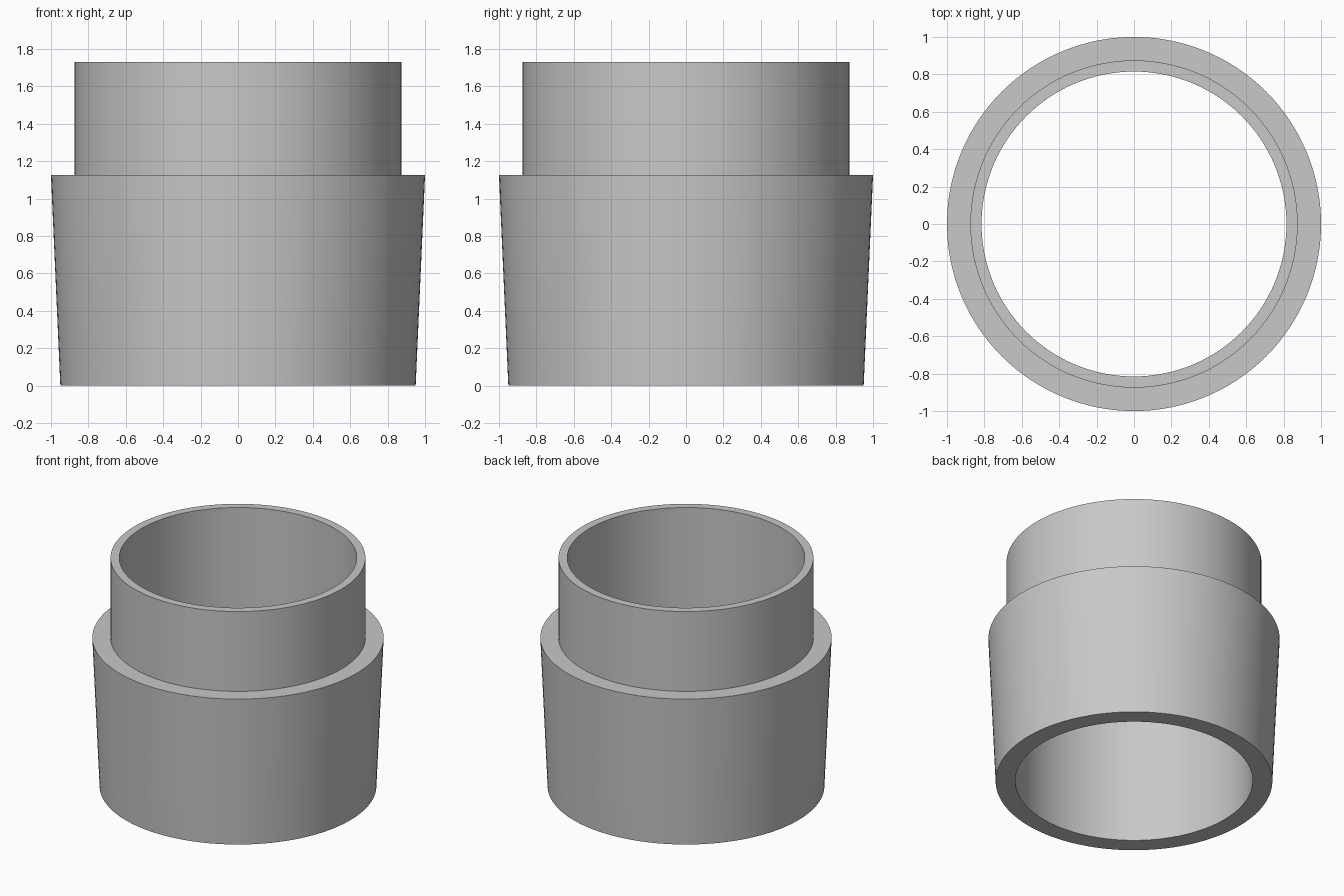
import bpy
import bmesh
from math import cos, sin, tau

cube = bpy.data.objects.get("Cube")
if cube:
    bpy.data.objects.remove(cube, do_unlink=True)

SIDES = 128

# Plain grey material
grey = bpy.data.materials.new("plain_grey")
grey.use_nodes = True
colour = (0.58, 0.58, 0.58, 1)
grey.diffuse_color = colour
grey.node_tree.nodes["Principled BSDF"].inputs["Base Color"].default_value = colour


def lathe(name, profile, material):
    """Revolve a closed (radius, height) profile around z."""
    bm = bmesh.new()
    rings = [[bm.verts.new((r * cos(tau * i / SIDES), r * sin(tau * i / SIDES), z))
              for i in range(SIDES)] for r, z in profile]
    for k, low in enumerate(rings):
        high = rings[(k + 1) % len(rings)]
        for i in range(SIDES):
            j = (i + 1) % SIDES
            bm.faces.new((low[i], low[j], high[j], high[i]))
    bmesh.ops.recalc_face_normals(bm, faces=bm.faces)
    mesh = bpy.data.meshes.new(name)
    bm.to_mesh(mesh)
    bm.free()
    mesh.materials.append(material)
    obj = bpy.data.objects.new(name, mesh)
    bpy.context.collection.objects.link(obj)
    bpy.ops.object.select_all(action='DESELECT')
    obj.select_set(True)
    bpy.context.view_layer.objects.active = obj
    bpy.ops.object.shade_smooth_by_angle(angle=0.5)
    return obj


# Tapered sleeve, flat shoulder, straight collar and straight bore
BORE, COLLAR, SHOULDER, FOOT = 0.815, 0.875, 1.0, 0.95
STEP, TOP = 1.125, 1.73
lathe("stepped_sleeve", [(FOOT, 0), (SHOULDER, STEP), (COLLAR, STEP),
                         (COLLAR, TOP), (BORE, TOP), (BORE, 0)], grey)
